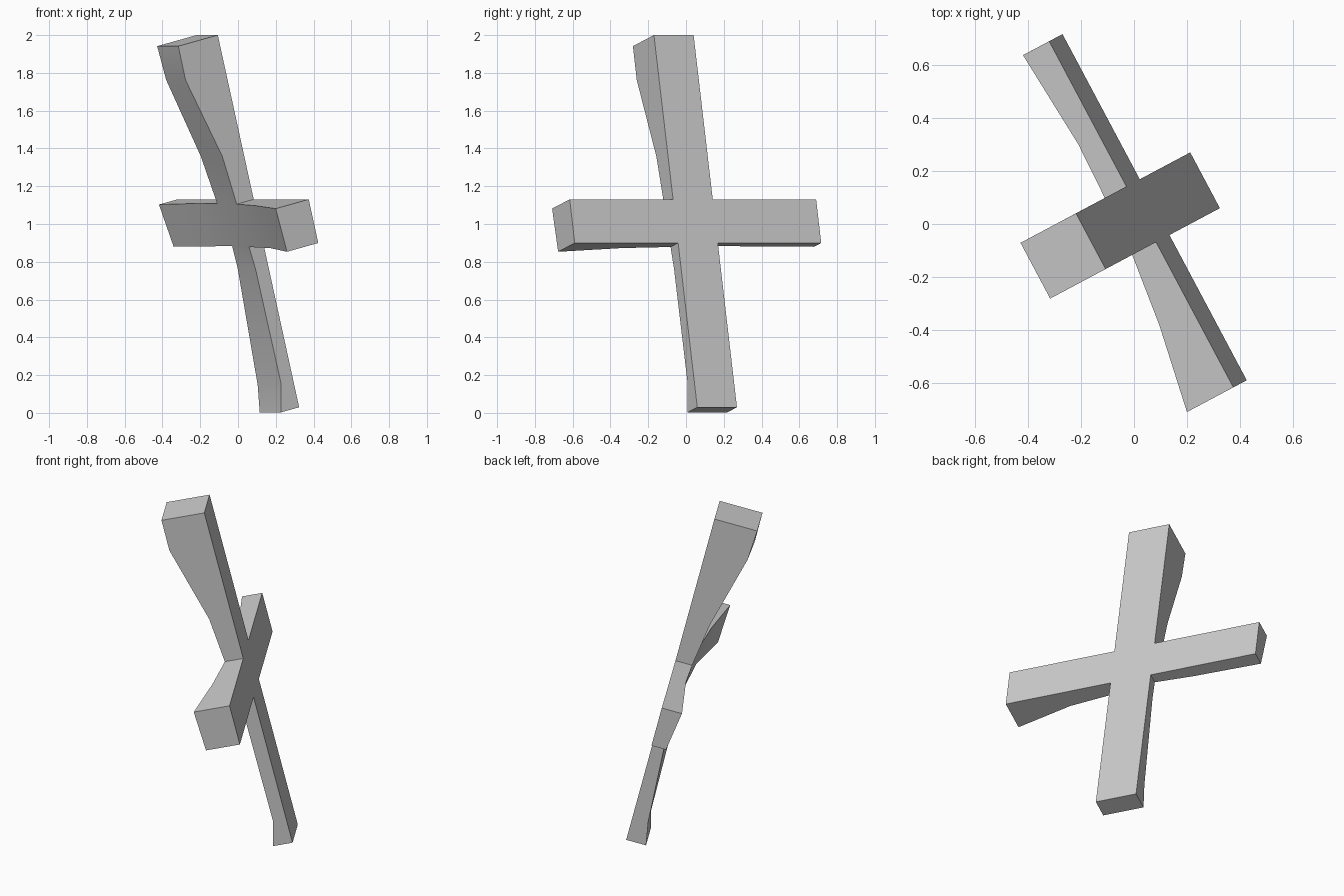
import bpy
import bmesh
import math
from mathutils import Vector

cube = bpy.data.objects.get("Cube")
if cube:
    bpy.data.objects.remove(cube, do_unlink=True)

# Local frame of the flat face: across the post, up the post, outward
CENTRE = Vector((0.0525, 0.05, 1.015))
ACROSS = Vector((0.47, -0.883, 0)).normalized()
UP = Vector((-0.212, -0.113, 0.97)).normalized()
OUT = UP.cross(ACROSS)
HALF = 0.119

# Stations along each arm: position, depth on the minus edge, depth on the plus edge
POST_TOP = [(HALF, .095, .105), (.385, .13, .128), (.83, .235, .245), (1.015, .244, .244)]
POST_FOOT = [(-HALF, .062, .088), (-.24, .058, .078), (-.87, .09, .075), (-1.015, .113, .112)]
BAR_BACK = [(-HALF, .062, .095), (-.344, .075, .088), (-.739, .083, .115)]
BAR_FRONT = [(HALF, .088, .105), (.4, .112, .14), (.739, .193, .204)]

bm = bmesh.new()


def section(along, side, station):
    """Four corners of an arm: flat pair, then carved pair."""
    pos, minus, plus = station
    a = CENTRE + along * pos - side * HALF
    b = CENTRE + along * pos + side * HALF
    return [bm.verts.new(p) for p in (a, b, b - OUT * plus, a - OUT * minus)]


def add_arm(along, side, stations):
    rings = [section(along, side, st) for st in stations]
    for r, q in zip(rings, rings[1:]):
        for i in range(4):
            j = (i + 1) % 4
            bm.faces.new((r[i], r[j], q[j], q[i]))
    bm.faces.new(rings[-1])
    return rings[0]


# Four arms
top = add_arm(UP, ACROSS, POST_TOP)
foot = add_arm(UP, ACROSS, POST_FOOT)
add_arm(ACROSS, UP, BAR_BACK)
add_arm(ACROSS, UP, BAR_FRONT)

# Crossing: flat side and carved side
bm.faces.new((top[0], top[1], foot[1], foot[0]))
bm.faces.new((top[3], top[2], foot[2], foot[3]))
bmesh.ops.remove_doubles(bm, verts=bm.verts, dist=0.0005)
bmesh.ops.recalc_face_normals(bm, faces=bm.faces)

mesh = bpy.data.meshes.new("carved_cross")
bm.to_mesh(mesh)
bm.free()
cross = bpy.data.objects.new("carved_cross", mesh)
bpy.context.collection.objects.link(cross)

# Plain grey
grey = bpy.data.materials.new("plain_grey")
grey.use_nodes = True
colour = (0.6, 0.6, 0.6, 1)
grey.diffuse_color = colour
grey.node_tree.nodes["Principled BSDF"].inputs["Base Color"].default_value = colour
mesh.materials.append(grey)

bpy.ops.object.select_all(action='DESELECT')
cross.select_set(True)
bpy.context.view_layer.objects.active = cross
bpy.ops.object.shade_smooth_by_angle(angle=math.radians(30))
